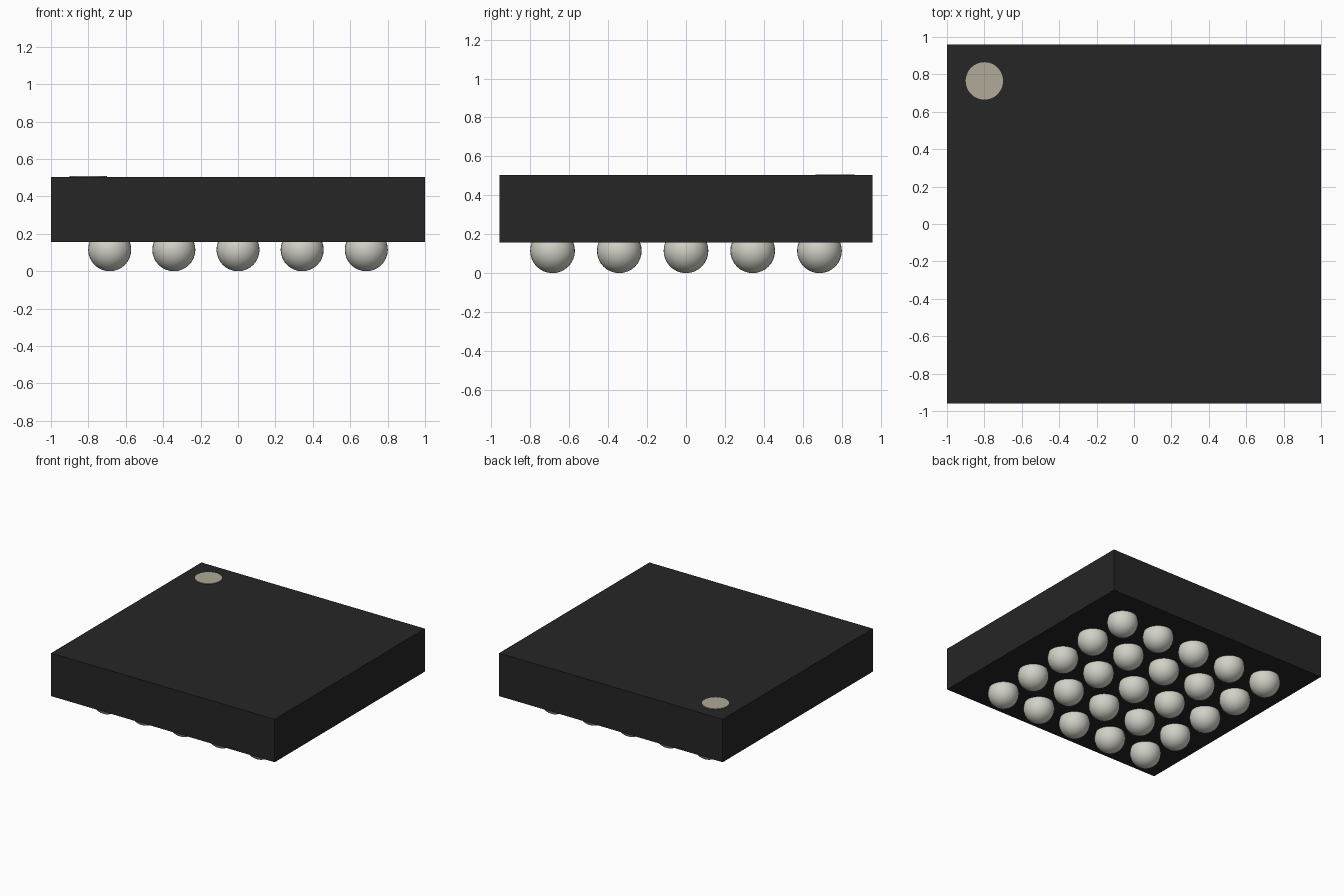
import bpy

if "Cube" in bpy.data.objects:
    bpy.data.objects.remove(bpy.data.objects["Cube"], do_unlink=True)


def make_material(name, colour):
    mat = bpy.data.materials.new(name)
    mat.use_nodes = True
    mat.diffuse_color = (*colour, 1)
    mat.node_tree.nodes["Principled BSDF"].inputs["Base Color"].default_value = (*colour, 1)
    return mat


def finish(name, mat):
    obj = bpy.context.object
    obj.name = name
    obj.data.materials.append(mat)
    return obj


black = make_material("package black", (0.02, 0.019, 0.019))
tan = make_material("marker tan", (0.435, 0.398, 0.316))
solder = make_material("solder grey", (0.645, 0.638, 0.572))

BOTTOM, TOP = 0.157, 0.504
PITCH, RADIUS = 0.343, 0.115

# Flat rectangular package body
bpy.ops.mesh.primitive_cube_add(size=1, location=(0, 0, (BOTTOM + TOP) / 2))
body = finish("package_body", black)
body.scale = (2, 1.92, TOP - BOTTOM)
bpy.ops.object.transform_apply(location=False, rotation=False, scale=True)

# Thin round corner marker on the top
bpy.ops.mesh.primitive_cylinder_add(vertices=48, radius=0.1, depth=0.006,
                                    location=(-0.8, 0.765, TOP + 0.001))
finish("corner_marker", tan)

# Five by five grid of solder balls, sunk into the underside
bpy.ops.mesh.primitive_uv_sphere_add(segments=32, ring_count=16, radius=RADIUS,
                                     location=(-2 * PITCH, -2 * PITCH, RADIUS))
balls = finish("solder_balls", solder)
bpy.ops.object.shade_smooth()
for label, axis in (("columns", 0), ("rows", 1)):
    array = balls.modifiers.new(label, "ARRAY")
    array.count = 5
    array.use_relative_offset = False
    array.use_constant_offset = True
    array.constant_offset_displace = [PITCH if i == axis else 0 for i in range(3)]
